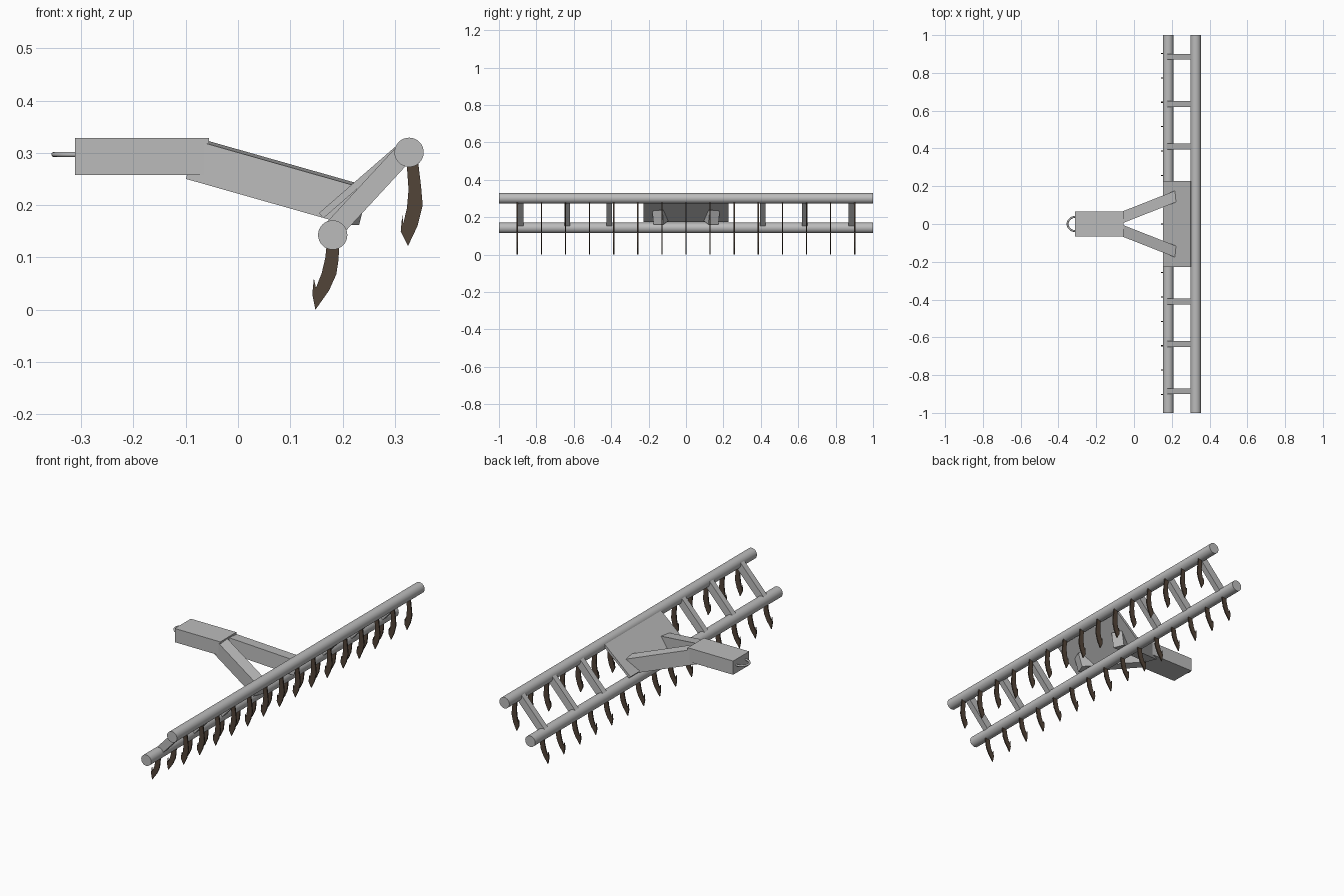
import bpy
import bmesh
import math
from mathutils import Matrix, Vector

if "Cube" in bpy.data.objects:
    bpy.data.objects.remove(bpy.data.objects["Cube"], do_unlink=True)


def make_material(name, rgb):
    mat = bpy.data.materials.new(name)
    mat.use_nodes = True
    colour = (*rgb, 1.0)
    mat.diffuse_color = colour
    mat.node_tree.nodes["Principled BSDF"].inputs["Base Color"].default_value = colour
    return mat


STEEL = make_material("light_grey_steel", (0.5, 0.5, 0.5))
RUST = make_material("dark_brown_iron", (0.085, 0.058, 0.04))


def finish(bm, name, mat):
    bmesh.ops.recalc_face_normals(bm, faces=bm.faces[:])
    mesh = bpy.data.meshes.new(name)
    bm.to_mesh(mesh)
    bm.free()
    mesh.materials.append(mat)
    obj = bpy.data.objects.new(name, mesh)
    bpy.context.collection.objects.link(obj)
    return obj


def smooth(obj):
    bpy.ops.object.select_all(action="DESELECT")
    obj.select_set(True)
    bpy.context.view_layer.objects.active = obj
    bpy.ops.object.shade_smooth_by_angle(angle=math.radians(40))


def beam(name, start, end, width, depth):
    """Rectangular bar between two points, its width kept horizontal."""
    start, end = Vector(start), Vector(end)
    along = (end - start).normalized()
    side = Vector((0, 0, 1)).cross(along).normalized()
    up = along.cross(side)
    turn = Matrix((along, side, up)).transposed().to_4x4()
    size = Matrix.Diagonal(((end - start).length, width, depth, 1))
    bm = bmesh.new()
    bmesh.ops.create_cube(bm, size=1, matrix=Matrix.Translation((start + end) / 2) @ turn @ size)
    return finish(bm, name, STEEL)


def tube(name, x, z):
    bm = bmesh.new()
    bmesh.ops.create_cone(bm, cap_ends=True, segments=32, radius1=0.028, radius2=0.028, depth=2,
                          matrix=Matrix.Translation((x, 0, z)) @ Matrix.Rotation(math.pi / 2, 4, "X"))
    smooth(finish(bm, name, STEEL))


def tine_row(name, profile, count=15, reach=0.902, thickness=0.006):
    """Row of thin barbed blades cut from one side profile."""
    bm = bmesh.new()
    for i in range(count):
        y = -reach + 2 * reach * i / (count - 1) - thickness / 2
        face = bm.faces.new([bm.verts.new((x, y, z)) for x, z in profile])
        extruded = bmesh.ops.extrude_face_region(bm, geom=[face])["geom"]
        moved = [v for v in extruded if isinstance(v, bmesh.types.BMVert)]
        bmesh.ops.translate(bm, verts=moved, vec=(0, thickness, 0))
    bmesh.ops.triangulate(bm, faces=[f for f in bm.faces if len(f.verts) > 4])
    finish(bm, name, RUST)


# Two long tubes
LOW, HIGH = (0.181, 0.143), (0.327, 0.301)
tube("lower_tube", *LOW)
tube("upper_tube", *HIGH)

# Rungs joining the tubes
for side, label in ((1, "left"), (-1, "right")):
    for i, y in enumerate((0.41, 0.635, 0.885)):
        beam(f"{label}_rung_{i + 1}", (0.184, side * y, 0.155), (0.318, side * y, 0.3), 0.03, 0.038)

# Sloping middle plate
beam("middle_plate", (0.159, 0, 0.18), (0.304, 0, 0.306), 0.455, 0.013)

# Forked arms piercing the plate
for side, label in ((1, "left"), (-1, "right")):
    beam(f"{label}_arm", (-0.08, side * 0.028, 0.287), (0.23, side * 0.15, 0.199), 0.058, 0.076)

# Drawbar block
beam("drawbar", (-0.312, 0, 0.293), (-0.055, 0, 0.293), 0.13, 0.07)

# Hitch loop at the end of the drawbar
curve = bpy.data.curves.new("hitch_loop", "CURVE")
curve.dimensions = "3D"
curve.bevel_depth = 0.005
curve.bevel_resolution = 2
spline = curve.splines.new("POLY")
STEPS = 16
spline.points.add(STEPS)
for i, point in enumerate(spline.points):
    a = math.pi * i / STEPS
    point.co = (-0.308 - 0.044 * math.sin(a), 0.038 * math.cos(a), 0.297, 1)
curve.materials.append(STEEL)
bpy.context.collection.objects.link(bpy.data.objects.new("hitch_loop", curve))

# Barbed tines under each tube
tine_row("upper_tines", [
    (0.322, 0.285), (0.326, 0.23), (0.323, 0.195), (0.316, 0.165), (0.314, 0.181), (0.311, 0.15),
    (0.325, 0.122), (0.343, 0.16), (0.353, 0.2), (0.35, 0.235), (0.344, 0.285)])
tine_row("lower_tines", [
    (0.17, 0.13), (0.167, 0.1), (0.16, 0.07), (0.149, 0.042), (0.145, 0.06), (0.142, 0.03),
    (0.148, 0), (0.174, 0.037), (0.188, 0.068), (0.192, 0.095), (0.194, 0.13)])
